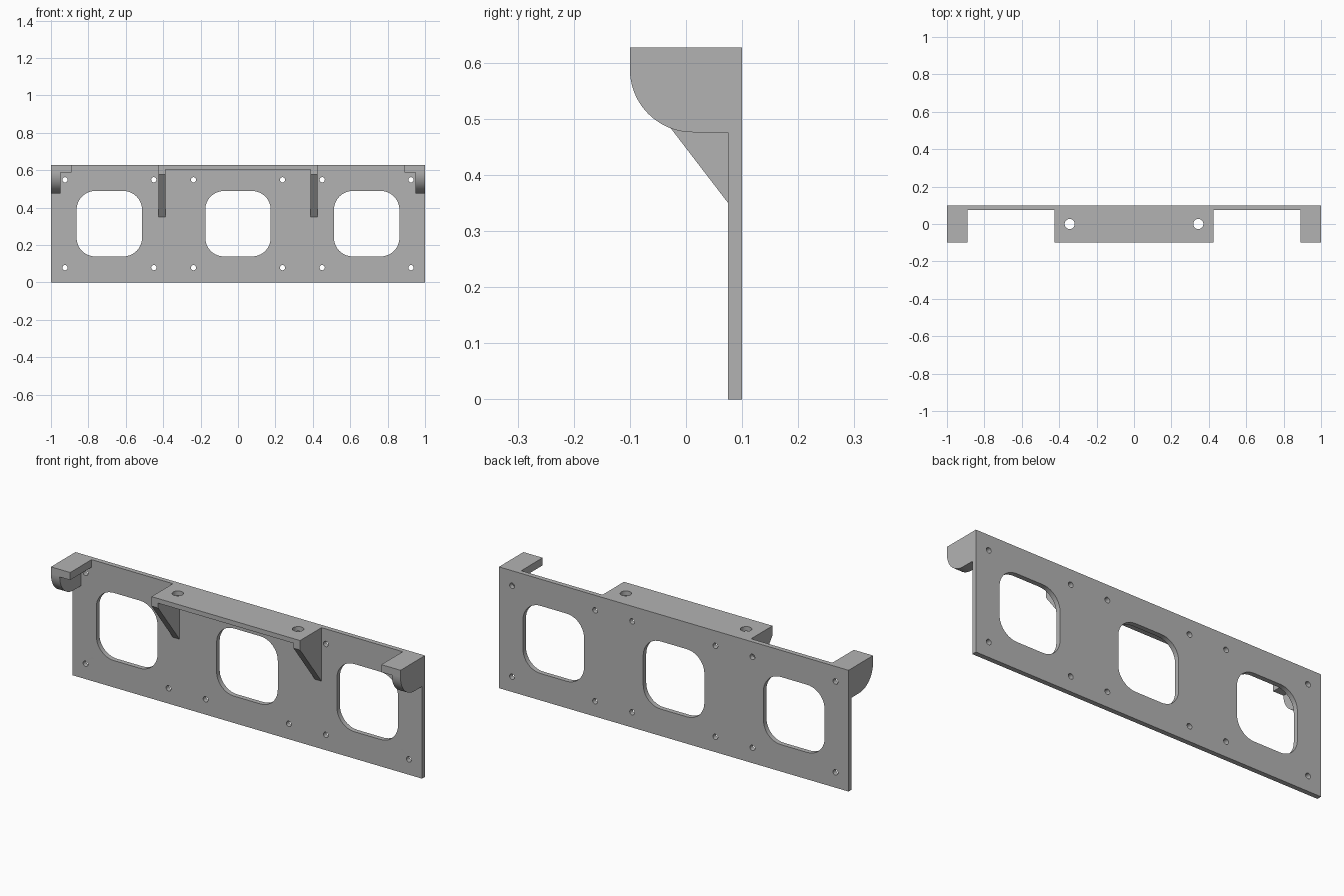
import bpy, bmesh
from math import pi, cos, sin, radians
from mathutils import Matrix

cube = bpy.data.objects.get("Cube")
if cube:
    bpy.data.objects.remove(cube)

grey = bpy.data.materials.new("mid_grey")
grey.use_nodes = True
grey.diffuse_color = (0.45, 0.45, 0.45, 1)
grey.node_tree.nodes["Principled BSDF"].inputs["Base Color"].default_value = grey.diffuse_color

# Drawing planes: columns are where the profile's u, v and depth axes point
FRONT = Matrix(((1, 0, 0), (0, 0, -1), (0, 1, 0))).to_4x4()
SIDE = Matrix(((0, 0, 1), (1, 0, 0), (0, 1, 0))).to_4x4()
TOP = Matrix.Identity(4)


def arc(cx, cy, r, start, end, n):
    return [(cx + r * cos(start + (end - start) * i / n),
             cy + r * sin(start + (end - start) * i / n)) for i in range(n + 1)]


def circle(cx, cy, r, n=24):
    return arc(cx, cy, r, 0, 2 * pi, n)[:-1]


def rect(x0, x1, y0, y1):
    return [(x0, y0), (x1, y0), (x1, y1), (x0, y1)]


def rounded_square(cx, cy, half, r):
    points = []
    for i, (sx, sy) in enumerate(((1, 1), (-1, 1), (-1, -1), (1, -1))):
        points += arc(cx + sx * (half - r), cy + sy * (half - r), r,
                      i * pi / 2, (i + 1) * pi / 2, 10)
    return points


def extrude(name, loops, plane, offset, thickness):
    """Extrude an outline (first loop) with holes (other loops)."""
    curve = bpy.data.curves.new(name, "CURVE")
    curve.dimensions = "2D"
    curve.fill_mode = "BOTH"
    curve.extrude = thickness / 2
    for loop in loops:
        spline = curve.splines.new("POLY")
        spline.points.add(len(loop) - 1)
        for point, (u, v) in zip(spline.points, loop):
            point.co = (u, v, 0, 1)
        spline.use_cyclic_u = True
    source = bpy.data.objects.new(name + "_profile", curve)
    bpy.context.collection.objects.link(source)
    bpy.context.view_layer.update()
    graph = bpy.context.evaluated_depsgraph_get()
    mesh = bpy.data.meshes.new_from_object(source.evaluated_get(graph))
    bpy.data.objects.remove(source)

    bm = bmesh.new()
    bm.from_mesh(mesh)
    bmesh.ops.remove_doubles(bm, verts=bm.verts, dist=0.0001)
    bmesh.ops.transform(bm, matrix=Matrix.Translation(offset) @ plane, verts=bm.verts)
    bmesh.ops.recalc_face_normals(bm, faces=bm.faces)
    bm.to_mesh(mesh)
    bm.free()
    mesh.materials.clear()
    mesh.materials.append(grey)
    mesh.shade_smooth()
    mesh.set_sharp_from_angle(angle=radians(30))
    obj = bpy.data.objects.new(name, mesh)
    bpy.context.collection.objects.link(obj)
    return obj


HEIGHT, FRONT_Y, PLATE_Y, BACK_Y = 0.627, -0.1, 0.075, 0.1

# Back plate with three windows and twelve screw holes
loops = [rect(-1, 1, 0, HEIGHT)]
loops += [rounded_square(x, 0.314, 0.175, 0.1) for x in (-0.688, 0, 0.688)]
loops += [circle(s * x, z, 0.014) for s in (-1, 1)
          for x in (0.238, 0.45, 0.925) for z in (0.079, 0.549)]
extrude("back_plate", loops, FRONT, (0, (PLATE_Y + BACK_Y) / 2, 0), BACK_Y - PLATE_Y)

# Centre shelf with two mounting holes
SHELF_Z = 0.603
extrude("centre_shelf",
        [rect(-0.425, 0.425, FRONT_Y, PLATE_Y)] + [circle(s * 0.344, 0, 0.027) for s in (-1, 1)],
        TOP, (0, 0, (SHELF_Z + HEIGHT) / 2), HEIGHT - SHELF_Z)

TAB_Z, R = 0.588, 0.112
gusset = [(PLATE_Y, 0.35), (PLATE_Y, SHELF_Z), (FRONT_Y, SHELF_Z), (FRONT_Y, 0.578)]
cheek = ([(PLATE_Y, TAB_Z - R), (PLATE_Y, TAB_Z)]
         + arc(FRONT_Y + R, TAB_Z, R, pi, 1.5 * pi, 20))

for side, s in (("left", 1), ("right", -1)):
    # Sloped gusset under each end of the shelf
    extrude(side + "_gusset", [gusset], SIDE, (s * 0.406, 0, 0), 0.038)
    # End bracket: flat tab over a rounded cheek
    extrude(side + "_end_tab", [rect(-0.055, 0.055, FRONT_Y, PLATE_Y)],
            TOP, (s * 0.945, 0, (TAB_Z + HEIGHT) / 2), HEIGHT - TAB_Z)
    extrude(side + "_end_cheek", [cheek], SIDE, (s * 0.975, 0, 0), 0.05)
